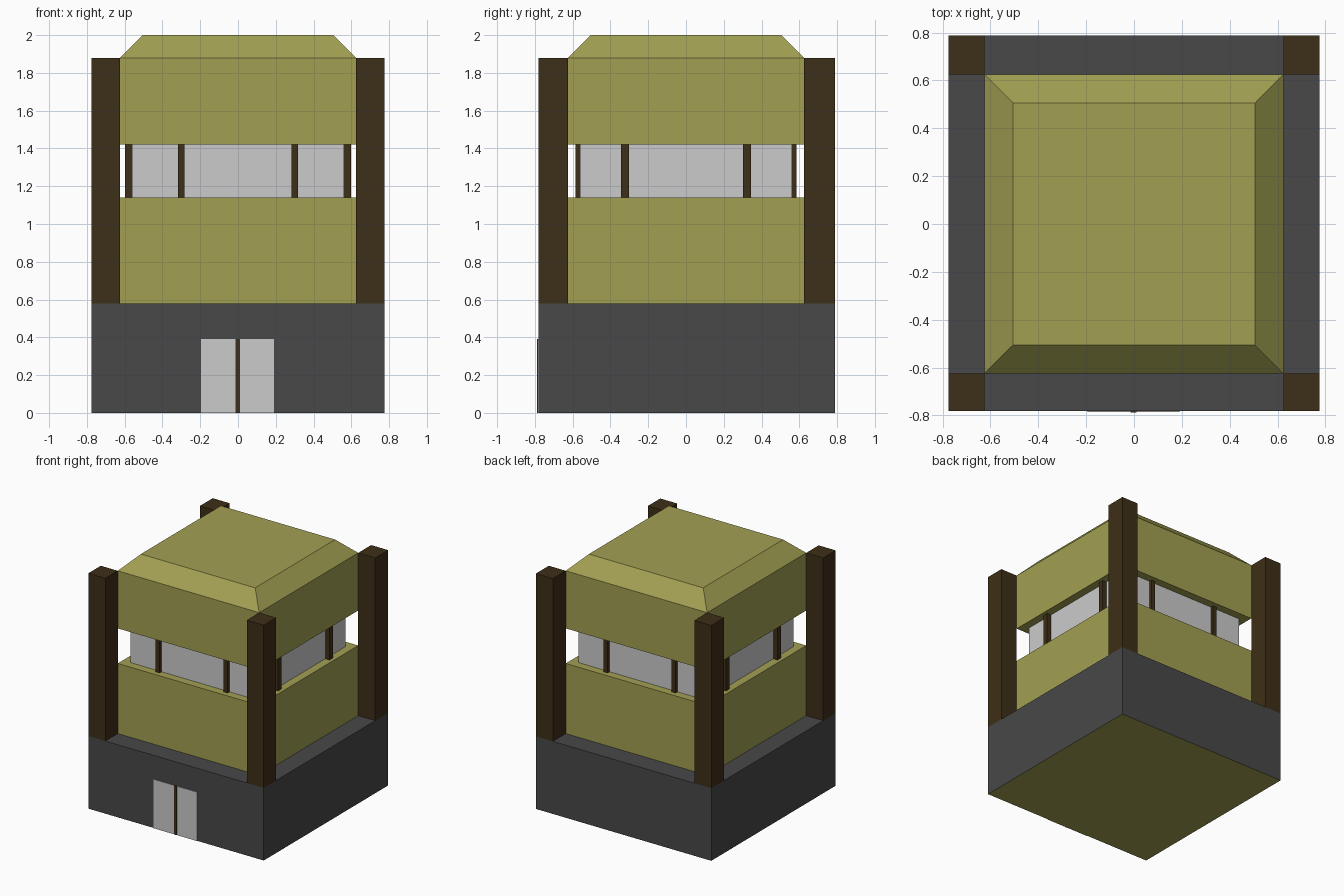
import bpy, bmesh

if "Cube" in bpy.data.objects:
    bpy.data.objects.remove(bpy.data.objects["Cube"])


def material(name, rgb):
    m = bpy.data.materials.new(name)
    m.diffuse_color = (*rgb, 1)
    m.use_nodes = True
    m.node_tree.nodes["Principled BSDF"].inputs["Base Color"].default_value = m.diffuse_color
    return m


OLIVE = material("olive", (0.36, 0.35, 0.085))
DARK = material("dark_grey", (0.065, 0.065, 0.065))
BROWN = material("brown", (0.048, 0.028, 0.009))


def box(name, x, y, z, *mats, inset=0.0):
    """Box from (min, max) ranges; inset pulls in the top face."""
    bm = bmesh.new()
    bmesh.ops.create_cube(bm, size=1)
    for v in bm.verts:
        top = v.co.z > 0
        i = inset if top else 0
        v.co = (x[1] - i if v.co.x > 0 else x[0] + i,
                y[1] - i if v.co.y > 0 else y[0] + i,
                z[1] if top else z[0])
    # a second material goes on the underside
    bm.normal_update()
    for f in bm.faces:
        f.material_index = int(len(mats) > 1 and f.normal.z < -0.9)
    me = bpy.data.meshes.new(name)
    bm.to_mesh(me)
    bm.free()
    for m in mats:
        me.materials.append(m)
    ob = bpy.data.objects.new(name, me)
    bpy.context.collection.objects.link(ob)
    return ob


W, D, B = 0.775, 0.785, 0.625   # base half width, half depth, block half size
G = 0.56                        # window half size


def span(s, a, b):
    return tuple(sorted((s * a, s * b)))


# Stone base with olive underside
box("base", (-W, W), (-D + 0.003, D + 0.003), (0, 0.58), DARK, OLIVE)

# Main blocks, window band and bevelled roof
box("lower_block", (-B, B), (-B, B), (0.58, 1.14), OLIVE)
box("window_band", (-G, G), (-G, G), (1.14, 1.42))
box("upper_block", (-B, B), (-B, B), (1.42, 1.88), OLIVE)
box("roof", (-B, B), (-B, B), (1.88, 2.0), OLIVE, inset=0.12)

# Corner pillars
for sx in (-1, 1):
    for sy in (-1, 1):
        box("corner_pillar", span(sx, B, W), span(sy, B, D + sy * 0.003),
            (0.58, 1.88), BROWN)

# Window mullions, two on each side
for s in (-1, 1):
    for t in (-1, 1):
        box("window_post", span(t, 0.283, 0.318), span(s, G - 0.02, 0.585),
            (1.14, 1.42), BROWN)
        box("side_window_post", span(s, G - 0.02, 0.597), span(t, 0.302, 0.345),
            (1.14, 1.42), BROWN)

# Double door on the front
for side, x in (("left", (-0.195, -0.014)), ("right", (0.010, 0.190))):
    box(side + "_door", x, (-D - 0.001, -D + 0.02), (0, 0.39))
box("door_post", (-0.014, 0.010), (-D - 0.003, -D + 0.02), (0, 0.39), BROWN)
